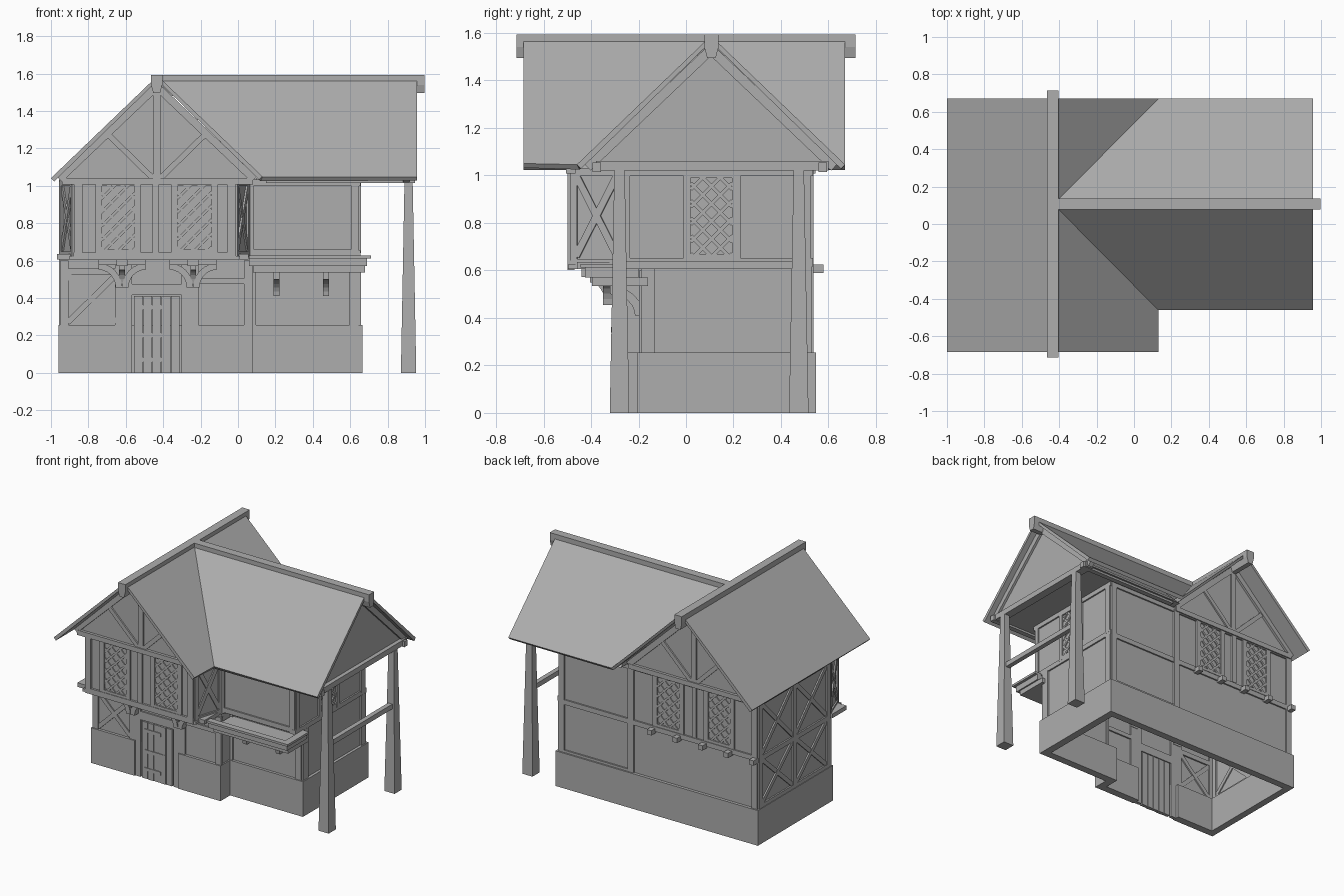
import bpy, bmesh
from math import sin, cos, pi
from mathutils import Vector as V, Matrix

if "Cube" in bpy.data.objects:
    bpy.data.objects.remove(bpy.data.objects["Cube"])

parts = {}

def bm_of(name):
    return parts.setdefault(name, bmesh.new())

def frame_box(name, c, axes, size):
    m = Matrix.Translation(c) @ Matrix([[axes[j][i] * size[j] for j in range(3)] for i in range(3)]).to_4x4()
    bmesh.ops.create_cube(bm_of(name), size=1, matrix=m)

def box(name, x0, x1, y0, y1, z0, z1):
    frame_box(name, V(((x0+x1)/2, (y0+y1)/2, (z0+z1)/2)), (V((1,0,0)), V((0,1,0)), V((0,0,1))),
              (x1-x0, y1-y0, z1-z0))

def prism(name, pts, vec, caps=True):
    """Extrude a 3D polygon along vec."""
    bm = bm_of(name)
    a = [bm.verts.new(p) for p in pts]
    b = [bm.verts.new(V(p) + V(vec)) for p in pts]
    n = len(a)
    for i in range(n):
        bm.faces.new((a[i], a[(i+1) % n], b[(i+1) % n], b[i]))
    if caps:
        bm.faces.new(a[::-1])
        bm.faces.new(b)

class Face:
    """A wall plane; timbers are placed in (u, z) coordinates on it."""
    def __init__(self, name, o, u):
        self.name, self.o, self.u = name, V(o), V(u).normalized()
        self.n = self.u.cross(V((0, 0, 1)))
    def bar(self, u0, z0, u1, z1, w=.035, d=.022, name=None):
        a, b = (self.o + self.u*u + V((0, 0, z)) for u, z in ((u0, z0), (u1, z1)))
        t = (b - a).normalized()
        frame_box(name or self.name, (a+b)/2, (t, self.n.cross(t), self.n), ((b-a).length, w, d))
    def post(self, u, z0, z1, w=.035, d=.024):
        self.bar(u, z0, u, z1, w, d)
    def rail(self, z, u0, u1, w=.035, d=.022):
        self.bar(u0, z, u1, z, w, d)
    def cross(self, u0, u1, z0, z1):
        self.bar(u0, z0, u1, z1, .03, .02)
        self.bar(u0, z1, u1, z0, .03, .016)
    def window(self, u0, u1, z0=.65, z1=1.01, step=.074):
        w, h = u1-u0, z1-z0
        nm = self.name.replace("timbers", "window_lattice")
        k = -int(h/step)
        while k*step < w:                      # clipped diagonals, mirrored
            c = k*step + .015
            s, e = max(0, -c), min(h, w-c)
            if e - s > .01:
                self.bar(u0+c+s, z0+s, u0+c+e, z0+e, .015, .017, nm)
                self.bar(u1-c-s, z0+s, u1-c-e, z0+e, .015, .014, nm)
            k += 1
        for z in (z0, z1):
            self.rail(z, u0-.01, u1+.01, .02)

# stone base: ring with a gap for the door and a step at the right wing
for b in ((-.96,-.61,-.315,-.26), (-.26,.08,-.315,-.26), (.025,.08,-.27,-.15), (.08,.665,-.205,-.15),
          (.61,.665,-.16,.5), (-.96,.665,.495,.547), (-.96,-.91,-.27,.5)):
    box("stone_base", *b, 0, .255)

# wall shells
low = [(-.945,-.295), (.07,-.295), (.07,-.185), (.645,-.185), (.645,.525), (-.945,.525)]
prism("lower_walls", [(x, y, .25) for x, y in low], (0, 0, .37), False)
up = [(-.945,-.29), (-.875,-.485), (-.015,-.485), (.055,-.265), (.645,-.265), (.645,.525), (-.945,.525)]
prism("upper_walls", [(x, y, .62) for x, y in up], (0, 0, .42))

# attic gables
prism("cross_gable", [(-.93,-.485,1.03), (.07,-.485,1.03), (-.43,-.485,1.52)], (0, 1.01, 0))
prism("main_gable", [(.1,-.395,1.03), (.1,.605,1.03), (.1,.105,1.52)], (.8, 0, 0))
box("main_ridge_pole", -.43, .15, .095, .115, 1.48, 1.52)

# roof slopes meeting in valleys
def rz(d): return 1.588 - .96*d
bm = bm_of("roof")
for axis, poly in ((0, [(-1,-.685), (-.43,-.685), (-.43,.105), (-.43,.67), (-1,.67)]),
                   (0, [(-.43,-.685), (.13,-.685), (.13,-.46), (-.43,.105)]),
                   (0, [(-.43,.105), (.13,.67), (-.43,.67)]),
                   (1, [(-.43,.105), (.13,-.46), (.958,-.46), (.958,.105)]),
                   (1, [(-.43,.105), (.958,.105), (.958,.67), (.13,.67)])):
    bm.faces.new([bm.verts.new((x, y, rz(abs(y-.105) if axis else abs(x+.43)))) for x, y in poly])
bmesh.ops.remove_doubles(bm, verts=bm.verts, dist=.008)

# ridge beams with tapered undersides
rp = [(-.03,1.593), (-.03,1.54), (-.018,1.495), (.018,1.495), (.03,1.54), (.03,1.593)]
prism("cross_ridge_beam", [(-.435+a, -.713, z) for a, z in rp], (0, 1.426, 0))
prism("main_ridge_beam", [(-.42, .107+a, z) for a, z in rp], (1.418, 0, 0))

# front bay and back timbers share one window layout
studs = (-.745, -.535, -.44, -.34, -.125)
front = Face("front_bay_timbers", (0,-.485,0), (1,0,0))
back = Face("back_timbers", (0,.525,0), (-1,0,0))
for f, s in ((front, 1), (back, -1)):
    for x in studs:
        f.post(s*x, .64, 1.02)
    for x0, x1 in ((-.73,-.55), (-.325,-.14)):
        f.window(min(s*x0, s*x1), max(s*x0, s*x1))
    f.rail(1.025, s*-.94, s*.08, .035, .04)
    # gable: king post, struts and rafters
    f.post(s*-.435, 1.03, 1.5, .04)
    for q in (-1, 1):
        f.bar(s*(-.435+q*.02), 1.04, s*(-.435+q*.255), 1.27, .03)
        f.bar(s*(-.435+q*.52), 1.035, s*-.435, 1.53, .04, .034)
for x in (-.855, -.035):
    front.post(x, .62, 1.02, .045, .03)
front.rail(.622, -.88, -.01, .04, .03)
for x, w in ((-.925,.045), (.07,.045), (.625,.045)):
    back.post(-x, .25, 1.02, w)
back.rail(.62, -.645, .945, .035)
back.rail(1.015, -.645, .945, .03)
back.rail(.262, -.645, -.07, .02)
for i in range(5):
    x = -.11 - .205*i
    box("back_joists", x-.018, x+.018, .5, .58, .59, .625)

# slanted bay cheeks with cross braces
for nm, a, b in (("left_cheek_timbers", (-.945,-.29,0), (-.875,-.485,0)),
                 ("right_cheek_timbers", (-.015,-.485,0), (.055,-.265,0))):
    d = V(b) - V(a)
    f, L = Face(nm, a, d), d.length
    f.cross(.025, L-.025, .66, 1.0)
    for u in (.015, L-.015):
        f.post(u, .62, 1.02, .03)
    for z in (.63, 1.015):
        f.rail(z, 0, L, .035)

# left side: two bays of crosses on each storey
left = Face("left_timbers", (-.945,0,0), (0,-1,0))
for u in (-.505, -.115, .27):
    left.post(u, .25, 1.02, .04)
for z in (.265, .615, 1.015):
    left.rail(z, -.525, .29)
for u0, u1 in ((-.485,-.135), (-.095,.25)):
    left.cross(u0, u1, .645, 1.0)
    left.cross(u0, u1, .285, .6)

# right side: one lattice window between panels
right = Face("right_timbers", (.645,0,0), (0,1,0))
for u, w in ((-.25,.03), (.005,.03), (.212,.035), (.5,.05)):
    right.post(u, .64, 1.02, w)
right.window(.02, .195, .66, 1.0)
for z in (.635, 1.015):
    right.rail(z, -.28, .535)
right.post(-.16, .25, .62, .06)
right.post(.505, .25, .62, .05)
gable = Face("right_gable_timbers", (.9,0,0), (0,1,0))
gable.rail(1.04, -.38, .6, .04, .06)
for q in (-1, 1):
    gable.bar(.105+q*.52, 1.035, .105, 1.53, .04, .034)
    box("wall_plates", .15, .945, .1+q*.475-.018, .1+q*.475+.018, 1.015, 1.055)

# lower front, and upper front of the right wing
lf = Face("lower_front_timbers", (0,-.295,0), (1,0,0))
lf.cross(-.91, -.655, .27, .52)
for x, z0 in ((-.93,.25), (-.635,.25), (-.59,0), (-.28,0), (-.235,.25), (.055,.25)):
    lf.post(x, z0, .6, .045)
lf.rail(.54, -.945, -.61)
lf.rail(.445, -.6, -.27, .06)
lf.rail(.49, -.25, .07, .03)
rf = Face("right_wing_lower_timbers", (0,-.185,0), (1,0,0))
rf.post(.62, .25, .6, .05)
rf.post(.085, .25, .6, .02)
ru = Face("right_wing_upper_timbers", (0,-.265,0), (1,0,0))
ru.post(.628, .62, 1.03, .04)
ru.post(.07, .62, 1.03, .025)
ru.rail(1.015, .06, .645)
ru.rail(.645, .06, .645)

# jetty beams
box("jetty_beam", -.9, .01, -.497, -.46, .605, .625)
box("jetty_end_left", -.967, -.86, -.46, -.3, .605, .635)
box("jetty_end_right", -.03, .055, -.46, -.28, .605, .635)

# plank door with straps
for i in range(5):
    x = -.555 + .049*i
    box("door_planks", x, x+.046, -.309 - .003*(i % 2), -.285, 0, .41)
for z, x1 in ((.35,-.4), (.2,-.37), (.07,-.4)):
    box("door_straps", -.53, x1, -.316, -.305, z-.012, z+.012)

# curved brackets
def brace(name, o, d, side, reach, h, t, w):
    o, d, side = V(o), V(d), V(side)
    up = V((0, 0, 1))
    ts = [i*pi/12 for i in range(7)]
    arc = [(reach-(reach-t)*cos(a), (h-t)*sin(a)) for a in ts]
    arc += [(reach-reach*cos(a), h*sin(a)) for a in ts[::-1]]
    prism(name, [o + d*u + up*z - side*w/2 for u, z in arc], side*w)

for x in (-.62, -.24):
    for s in (-1, 1):
        brace("corbels", (x, -.325, .455), (s,0,0), (0,1,0), .125, .13, .034, .05)
        box("corbel_caps", x+s*.07-.055, x+s*.07+.055, -.36, -.3, .575, .607)
    brace("corbels", (x, -.305, .455), (0,-1,0), (1,0,0), .1, .13, .035, .03)
    box("corbel_caps", x-.03, x+.03, -.44, -.28, .572, .607)
for x in (.205, .47):
    brace("tray_brackets", (x, -.18, .41), (0,-1,0), (1,0,0), .14, .125, .035, .032)

# stepped tray below the right wing
box("tray_floor", .08, .68, -.395, -.16, .535, .57)
for z0, z1, e in ((.57,.612,.02), (.612,.628,.04)):
    x1, y0 = .67+e, -.405-e
    box("tray_rim", .06, x1, y0, y0+.045, z0, z1)
    box("tray_rim", x1-.05, x1, y0+.045, -.2, z0, z1)

# tapered porch posts and the rail joining them
for y, lean in ((-.28, 0), (.47, .01)):
    m = Matrix.Translation((.912, y+lean/2, .51)) @ Matrix.Rotation(pi/4, 4, 'Z')
    bmesh.ops.create_cone(bm_of("porch_posts"), cap_ends=True, segments=4,
                          radius1=.058, radius2=.031, depth=1.02, matrix=m)
box("porch_rail", .893, .927, -.28, .47, .605, .64)

grey = bpy.data.materials.new("mid_grey")
grey.diffuse_color = (.42, .42, .42, 1)
grey.use_nodes = True
grey.node_tree.nodes["Principled BSDF"].inputs["Base Color"].default_value = grey.diffuse_color
for name, bm in parts.items():
    if name != "roof":
        bmesh.ops.recalc_face_normals(bm, faces=bm.faces)
    me = bpy.data.meshes.new(name)
    bm.to_mesh(me)
    bm.free()
    me.materials.append(grey)
    ob = bpy.data.objects.new(name, me)
    bpy.context.collection.objects.link(ob)
    if name == "roof":
        mod = ob.modifiers.new("thickness", 'SOLIDIFY')
        mod.thickness, mod.offset = .025, -1
        for p in me.polygons:
            if p.normal.z < 0:
                p.flip()
